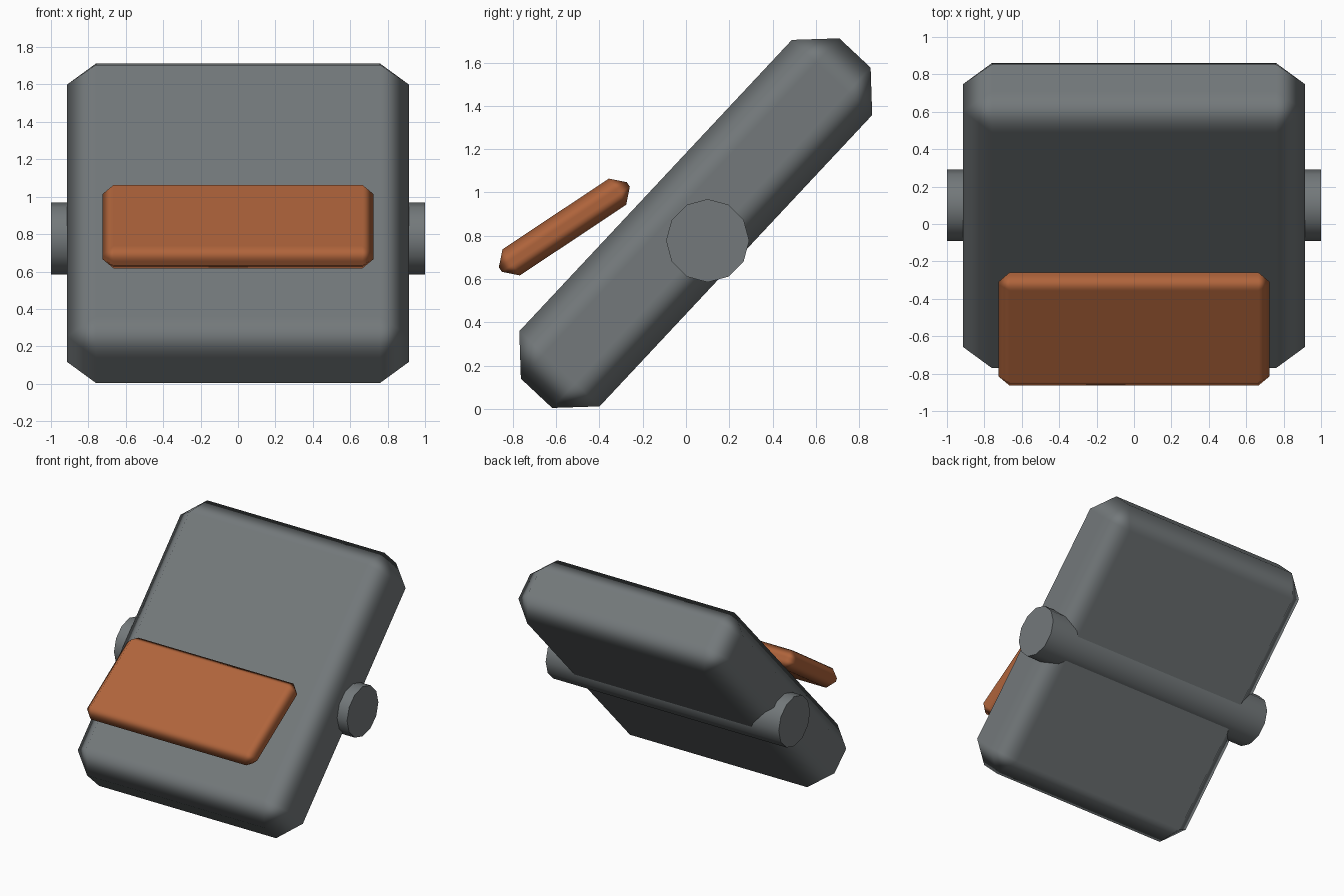
import bpy
import math

default_cube = bpy.data.objects.get("Cube")
if default_cube:
    bpy.data.objects.remove(default_cube, do_unlink=True)


def make_material(name, rgb):
    mat = bpy.data.materials.new(name)
    mat.use_nodes = True
    color = (*rgb, 1.0)
    mat.diffuse_color = color
    mat.node_tree.nodes["Principled BSDF"].inputs["Base Color"].default_value = color
    return mat


def chamfered_slab(name, size, center, tilt, bevel, mat):
    """Box tilted about x, with soft-shaded chamfers around flat faces."""
    bpy.ops.mesh.primitive_cube_add(size=1, location=center)
    obj = bpy.context.object
    obj.name = name
    obj.scale = size
    bpy.ops.object.transform_apply(location=False, rotation=False, scale=True)
    obj.rotation_euler.x = math.radians(tilt)
    bpy.ops.object.shade_smooth()
    mod = obj.modifiers.new("Chamfer", 'BEVEL')
    mod.width = bevel
    mod.segments = 1
    mod.limit_method = 'NONE'
    mod.harden_normals = True
    obj.data.materials.append(mat)
    return obj


gray = make_material("slate_gray", (0.172, 0.19, 0.197))
orange = make_material("burnt_orange", (0.43, 0.127, 0.044))

# Tilted main body and the thin panel floating in front of it
chamfered_slab("body", (1.83, 2.153, 0.508), (0, 0.045, 0.858), 46.9, 0.155, gray)
chamfered_slab("front_panel", (1.45, 0.71, 0.145), (0, -0.562, 0.84), 33.6, 0.06, orange)

# Cross axle through the body
bpy.ops.mesh.primitive_cylinder_add(vertices=12, radius=0.192, depth=2,
                                    location=(0, 0.1, 0.777),
                                    rotation=(0, math.pi / 2, 0))
axle = bpy.context.object
axle.name = "axle"
axle.data.materials.append(gray)
bpy.ops.object.shade_smooth_by_angle(angle=math.radians(40))
